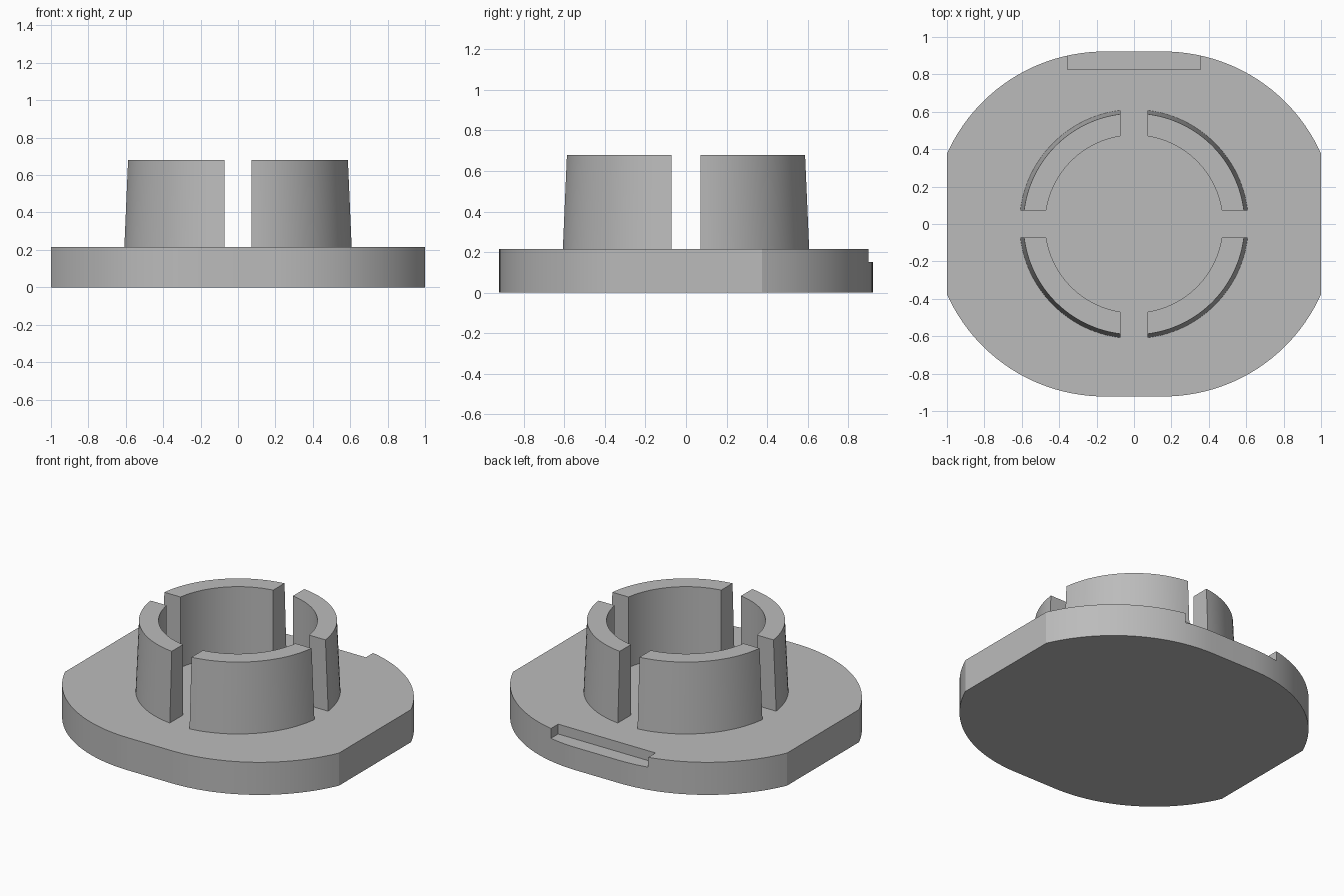
import bpy
import bmesh
from math import acos, asin, cos, sin, pi, radians

PLATE_TOP = 0.215
RING_TOP = 0.68
HALF_SLOT = 0.072
CORNER_X, CORNER_R = 0.158, 0.922

cube = bpy.data.objects.get("Cube")
if cube:
    bpy.data.objects.remove(cube, do_unlink=True)

grey = bpy.data.materials.new("plain grey")
grey.use_nodes = True
colour = (0.5, 0.5, 0.5, 1)
grey.diffuse_color = colour
grey.node_tree.nodes["Principled BSDF"].inputs["Base Color"].default_value = colour


def loft(name, bottom, top):
    """Solid between two matching closed outlines."""
    bm = bmesh.new()
    low = [bm.verts.new(p) for p in bottom]
    high = [bm.verts.new(p) for p in top]
    bm.faces.new(low[::-1])
    bm.faces.new(high)
    n = len(low)
    for i in range(n):
        j = (i + 1) % n
        bm.faces.new((low[i], low[j], high[j], high[i]))
    bmesh.ops.recalc_face_normals(bm, faces=bm.faces)
    mesh = bpy.data.meshes.new(name)
    bm.to_mesh(mesh)
    bm.free()
    mesh.materials.append(grey)
    obj = bpy.data.objects.new(name, mesh)
    bpy.context.collection.objects.link(obj)
    return obj


def activate(obj):
    bpy.ops.object.select_all(action="DESELECT")
    obj.select_set(True)
    bpy.context.view_layer.objects.active = obj


def smooth(obj):
    activate(obj)
    bpy.ops.object.shade_smooth_by_angle(angle=radians(25))


# Base plate: rounded corners trimmed flat at both sides
def plate_outline(z):
    start = acos((1 - CORNER_X) / CORNER_R)
    steps = 24
    arc = []
    for i in range(steps + 1):
        a = start + (pi / 2 - start) * i / steps
        arc.append((CORNER_X + CORNER_R * cos(a), CORNER_R * sin(a)))
    half = arc + [(-x, y) for x, y in reversed(arc)]
    return [(x, y, z) for x, y in half + [(-x, -y) for x, y in half]]


plate = loft("base_plate", plate_outline(0), plate_outline(PLATE_TOP))

# Shallow step cut in the rear edge
box = [(-0.355, 0.825), (0.355, 0.825), (0.355, 1.1), (-0.355, 1.1)]
cutter = loft("notch_cutter", [(x, y, 0.15) for x, y in box],
              [(x, y, 0.4) for x, y in box])
cutter.hide_render = True
cut = plate.modifiers.new("rear_notch", "BOOLEAN")
cut.operation = "DIFFERENCE"
cut.solver = "EXACT"
cut.object = cutter
activate(plate)
bpy.ops.object.modifier_apply(modifier=cut.name)
bpy.data.objects.remove(cutter, do_unlink=True)
smooth(plate)


# Slotted collar: four tapered segments with parallel-sided gaps
def arc_points(radius, z, turn, steps=24):
    edge = asin(HALF_SLOT / radius)
    angles = [turn + edge + (pi / 2 - 2 * edge) * i / steps for i in range(steps + 1)]
    return [(radius * cos(a), radius * sin(a), z) for a in angles]


def segment_outline(outer, z, turn):
    return arc_points(outer, z, turn) + arc_points(0.475, z, turn)[::-1]


for k, corner in enumerate(("back_left", "back_right", "front_right", "front_left")):
    turn = k * pi / 2
    smooth(loft("collar_segment_" + corner,
                segment_outline(0.612, PLATE_TOP, turn),
                segment_outline(0.592, RING_TOP, turn)))
